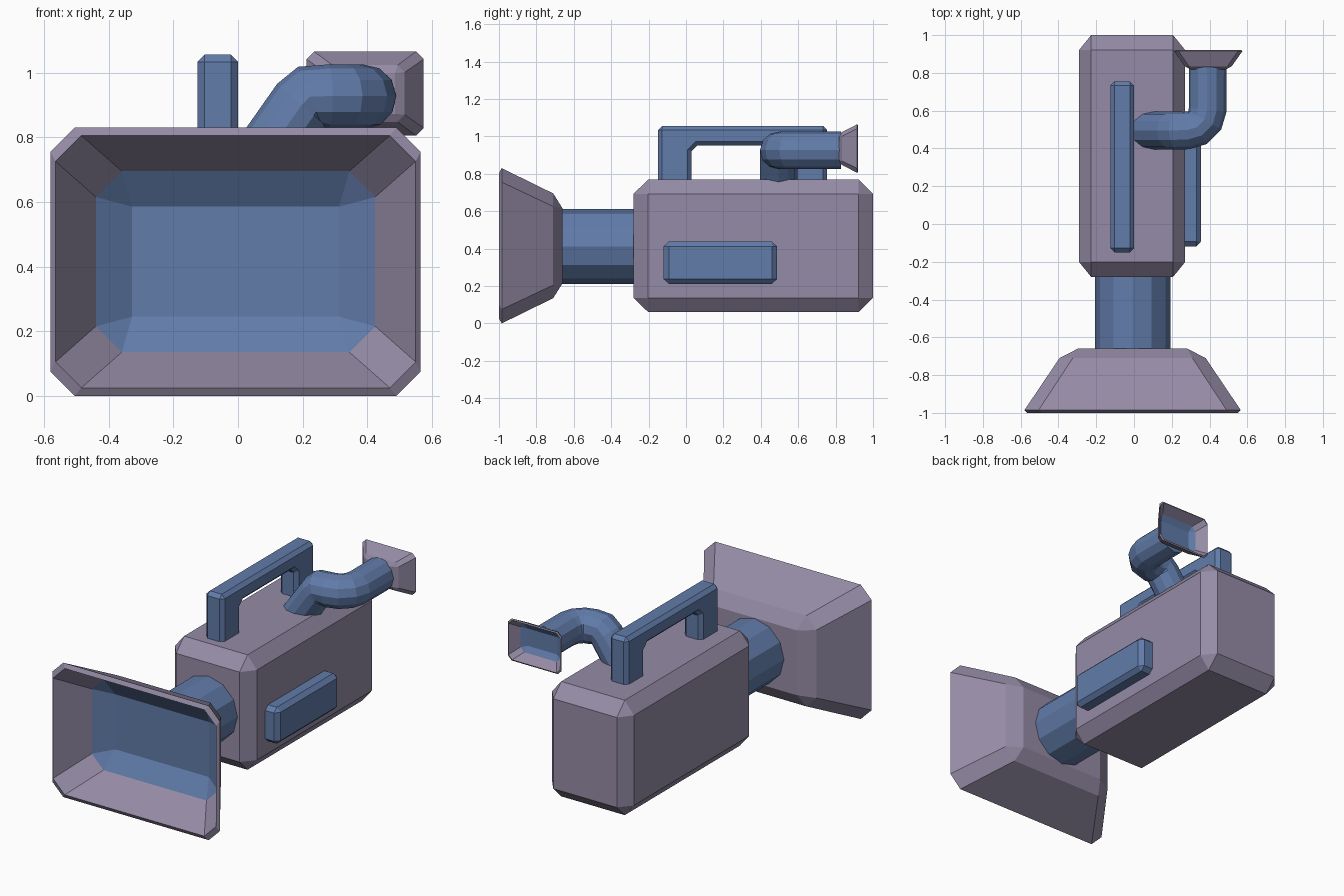
import bpy, bmesh
from mathutils import Vector, Matrix

if "Cube" in bpy.data.objects:
    bpy.data.objects.remove(bpy.data.objects["Cube"])


def material(name, rgb):
    m = bpy.data.materials.new(name)
    m.diffuse_color = (*rgb, 1)
    m.use_nodes = True
    m.node_tree.nodes["Principled BSDF"].inputs["Base Color"].default_value = m.diffuse_color
    return m


PURPLE = material("purple", (0.30, 0.26, 0.38))
BLUE = material("blue", (0.12, 0.20, 0.40))


def finish(name, bm, *mats):
    bmesh.ops.recalc_face_normals(bm, faces=bm.faces)
    me = bpy.data.meshes.new(name)
    bm.to_mesh(me)
    bm.free()
    for m in mats:
        me.materials.append(m)
    ob = bpy.data.objects.new(name, me)
    bpy.context.collection.objects.link(ob)
    return ob


def chamfer_box(name, lo, hi, cut, mat):
    """Box whose edges are cut back by a separate amount on each axis."""
    lo, hi, cut = Vector(lo), Vector(hi), Vector(cut)
    mid, half = (lo + hi) / 2, (hi - lo) / 2
    bm = bmesh.new()
    for sx in (-1, 1):
        for sy in (-1, 1):
            for sz in (-1, 1):
                for axis in range(3):
                    p = half - cut
                    p[axis] = half[axis]
                    bm.verts.new(mid + p * Vector((sx, sy, sz)))
    bmesh.ops.convex_hull(bm, input=bm.verts)
    bmesh.ops.dissolve_limit(bm, angle_limit=0.01, verts=bm.verts, edges=bm.edges)
    return finish(name, bm, mat)


def hood(name, matrix):
    """Flared rectangular shell with cut corners, open to -y, blue glass inside."""
    # half width, half height, y, corner cut: from the inner back to the outer back
    rings = [(0.32, 0.17, -0.73, 0), (0.432, 0.28, -0.80, 0.08),
             (0.557, 0.39, -1.0, 0.08), (0.5725, 0.415, -0.985, 0.075),
             (0.387, 0.28, -0.71, 0.07), (0.29, 0.20, -0.66, 0)]
    bm = bmesh.new()
    loops = []
    for w, h, y, c in rings:
        pts = [(w, h - c), (w - c, h), (c - w, h), (-w, h - c),
               (-w, c - h), (c - w, -h), (w - c, -h), (w, c - h)]
        loops.append([bm.verts.new((x, y, z)) for x, z in pts])
    glass = [bm.faces.new(loops[0])]
    for k, (a, b) in enumerate(zip(loops, loops[1:])):
        for i in range(8):
            j = (i + 1) % 8
            f = bm.faces.new((a[i], a[j], b[j], b[i]))
            if k == 0:
                glass.append(f)
    bm.faces.new(loops[-1])
    for f in glass:
        f.material_index = 1
    bmesh.ops.remove_doubles(bm, verts=bm.verts, dist=0.0005)
    bm.transform(matrix)
    return finish(name, bm, PURPLE, BLUE)


# Body and side grip pad
chamfer_box("body", (-0.29, -0.28, 0.06), (0.27, 1.0, 0.77), (0.063, 0.078, 0.077), PURPLE)
chamfer_box("side_pad", (0.2, -0.12, 0.212), (0.355, 0.487, 0.437), (0.025, 0.028, 0.025), BLUE)

# Lens barrel
bm = bmesh.new()
bmesh.ops.create_cone(bm, cap_ends=True, segments=12, radius1=0.2, radius2=0.2, depth=0.46,
                      matrix=Matrix.Translation((-0.0075, -0.47, 0.412))
                      @ Matrix.Rotation(1.5707963, 4, 'X') @ Matrix.Rotation(1.5707963, 4, 'Z'))
finish("lens_barrel", bm, BLUE)

# Lens hood and the smaller eyepiece hood facing backwards
hood("lens_hood", Matrix.Translation((-0.0075, 0, 0.415)))
hood("eyepiece_hood", Matrix.Translation((0.393, 0.62, 0.935))
     @ Matrix.Diagonal((-0.317, -0.30, 0.313, 1)))

# Carrying handle: arch profile extruded across x
arch = [(-0.15, 0.72), (-0.15, 1.055), (0.755, 1.055), (0.755, 0.72), (0.575, 0.72),
        (0.575, 0.92), (0.545, 0.95), (0.06, 0.95), (0.03, 0.92), (0.03, 0.72)]
bm = bmesh.new()
face = bm.faces.new([bm.verts.new((-0.125, y, z)) for y, z in arch])
new = bmesh.ops.extrude_face_region(bm, geom=[face])["geom"]
bmesh.ops.translate(bm, vec=(0.125, 0, 0), verts=[v for v in new if isinstance(v, bmesh.types.BMVert)])
handle = finish("handle", bm, BLUE)
bevel = handle.modifiers.new("Bevel", 'BEVEL')
bevel.width = 0.022
bevel.segments = 1
bevel.angle_limit = 1.0

# Eyepiece tube: bent 12-sided pipe
path = [(0.05, 0.495, 0.69), (0.197, 0.495, 0.9), (0.223, 0.495, 0.925), (0.28, 0.495, 0.925),
        (0.335, 0.51, 0.925), (0.375, 0.55, 0.925), (0.39, 0.605, 0.925), (0.39, 0.83, 0.925)]
cu = bpy.data.curves.new("eyepiece_tube", 'CURVE')
cu.dimensions = '3D'
cu.bevel_depth = 0.1
cu.bevel_resolution = 4
cu.use_fill_caps = True
sp = cu.splines.new('POLY')
sp.points.add(len(path) - 1)
for p, co in zip(sp.points, path):
    p.co = (*co, 1)
sp.use_smooth = False
cu.materials.append(BLUE)
tube = bpy.data.objects.new("eyepiece_tube", cu)
bpy.context.collection.objects.link(tube)
bpy.context.view_layer.objects.active = tube
tube.select_set(True)
bpy.ops.object.convert(target='MESH')
